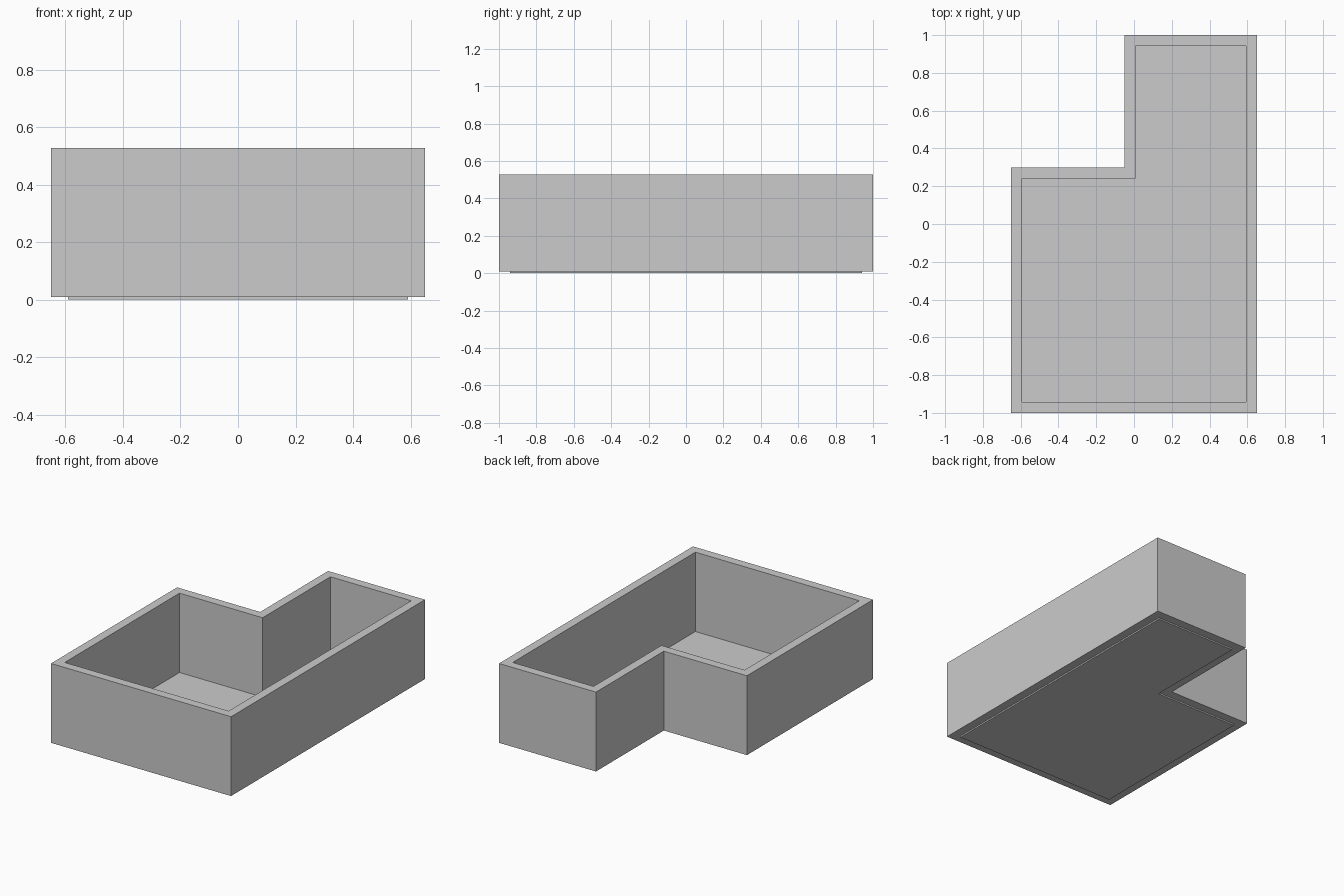
import bpy, bmesh

if "Cube" in bpy.data.objects:
    bpy.data.objects.remove(bpy.data.objects["Cube"])

T = 0.058            # wall thickness
FLOOR_H = 0.009      # thin floor panel, walls start on top of it
WALL_TOP = 0.527


def outline(inset):
    """L-shaped plan, counter-clockwise, moved inwards by inset."""
    x, y = 0.65 - inset, 1.0 - inset
    nx, ny = -0.05 + inset, 0.30 - inset
    return [(-x, -y), (x, -y), (x, y), (nx, y), (nx, ny), (-x, ny)]


def make_object(name, bm):
    bmesh.ops.recalc_face_normals(bm, faces=bm.faces)
    mesh = bpy.data.meshes.new(name)
    bm.to_mesh(mesh)
    bm.free()
    obj = bpy.data.objects.new(name, mesh)
    bpy.context.collection.objects.link(obj)
    return obj


def extrude_up(bm, height):
    ext = bmesh.ops.extrude_face_region(bm, geom=bm.faces[:])
    verts = [g for g in ext["geom"] if isinstance(g, bmesh.types.BMVert)]
    bmesh.ops.translate(bm, verts=verts, vec=(0, 0, height))


# Walls: a ring between outer and inner outline, extruded upwards
bm = bmesh.new()
outer, inner = [[bm.verts.new((x, y, FLOOR_H)) for x, y in outline(i)] for i in (0, T)]
for i in range(len(outer)):
    j = (i + 1) % len(outer)
    bm.faces.new((outer[i], outer[j], inner[j], inner[i]))
extrude_up(bm, WALL_TOP - FLOOR_H)
make_object("room_walls", bm)

# Floor: thin panel filling the inner outline
bm = bmesh.new()
bm.faces.new([bm.verts.new((x, y, 0)) for x, y in outline(T)])
extrude_up(bm, FLOOR_H)
make_object("room_floor", bm)
